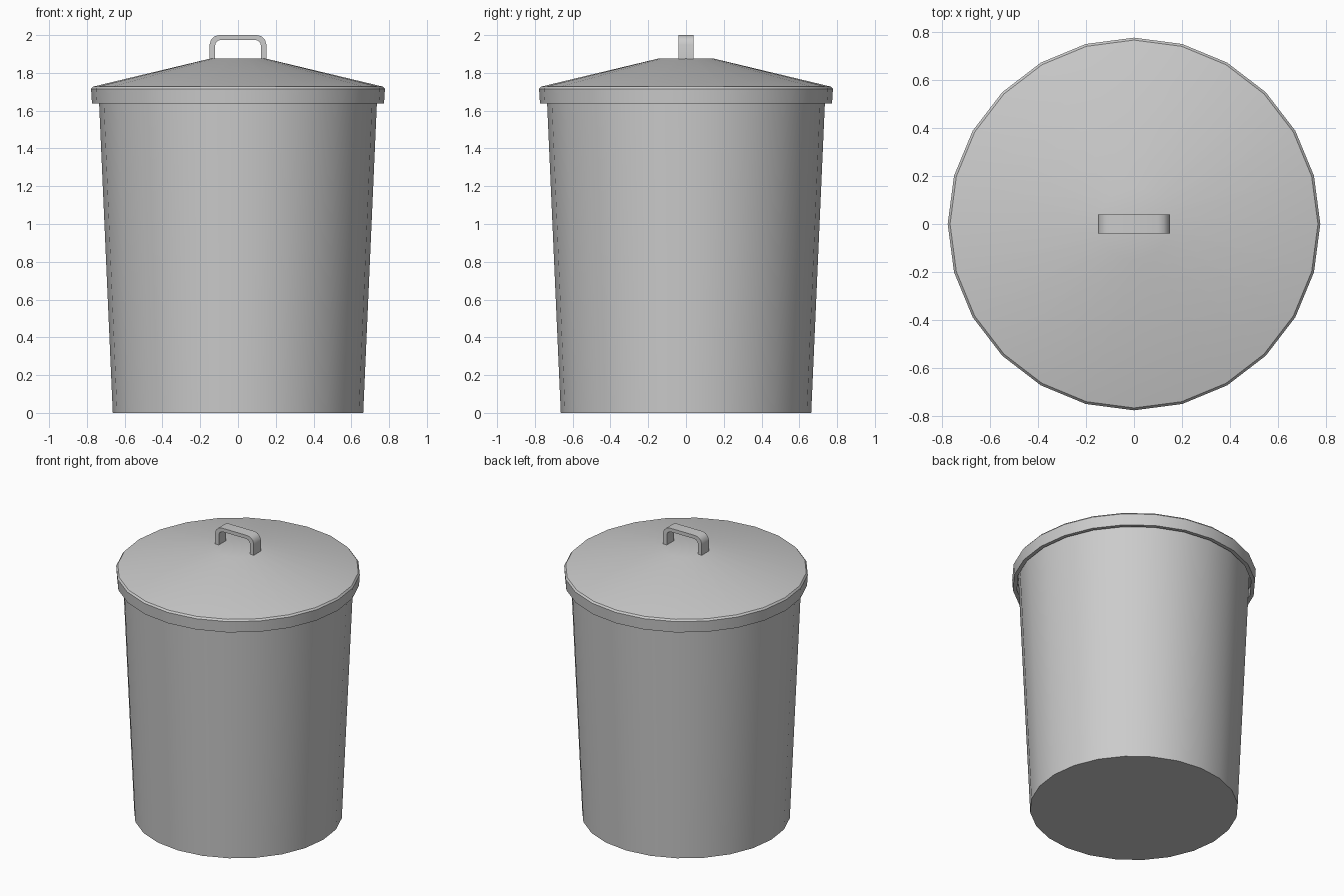
import bpy, bmesh, math

if "Cube" in bpy.data.objects:
    bpy.data.objects.remove(bpy.data.objects["Cube"])

SIDES = 24


def finish(name, bm, angle=30):
    bmesh.ops.recalc_face_normals(bm, faces=bm.faces)
    mesh = bpy.data.meshes.new(name)
    bm.to_mesh(mesh)
    bm.free()
    obj = bpy.data.objects.new(name, mesh)
    bpy.context.collection.objects.link(obj)
    bpy.ops.object.select_all(action='DESELECT')
    obj.select_set(True)
    bpy.context.view_layer.objects.active = obj
    bpy.ops.object.shade_smooth_by_angle(angle=math.radians(angle))
    return obj


def lathe(name, profile):
    """Revolve (radius, z) points around z and cap both ends."""
    bm = bmesh.new()
    rings = []
    for r, z in profile:
        rings.append([bm.verts.new((r * math.cos(2 * math.pi * i / SIDES),
                                    r * math.sin(2 * math.pi * i / SIDES), z))
                      for i in range(SIDES)])
    for a, b in zip(rings, rings[1:]):
        for i in range(SIDES):
            j = (i + 1) % SIDES
            bm.faces.new((a[i], a[j], b[j], b[i]))
    bm.faces.new(rings[0])
    bm.faces.new(rings[-1])
    return finish(name, bm)


# Tapered bin body
lathe("bin_body", [(0.663, 0), (0.738, 1.70)])

# Shallow cone lid with an overhanging hollow rim
lathe("lid", [(0.15, 1.855), (0.752, 1.705), (0.748, 1.637), (0.773, 1.637),
              (0.778, 1.715), (0.768, 1.727), (0.15, 1.875)])


# Strap handle: rounded arch with a rectangular section
def arch(half, top, radius):
    right = [(half, 1.865)]
    for k in range(4):
        a = math.radians(30 * k)
        right.append((half - radius + radius * math.cos(a),
                      top - radius + radius * math.sin(a)))
    return right + [(-x, z) for x, z in reversed(right)]


bm = bmesh.new()
loops = [[bm.verts.new((x, y, z)) for x, z in pts]
         for pts, y in ((arch(0.15, 2.0, 0.05), -0.04), (arch(0.15, 2.0, 0.05), 0.04),
                        (arch(0.121, 1.975, 0.03), 0.04), (arch(0.121, 1.975, 0.03), -0.04))]
for k in range(4):
    a, b = loops[k], loops[(k + 1) % 4]
    for i in range(len(a) - 1):
        bm.faces.new((a[i], a[i + 1], b[i + 1], b[i]))
for end in (0, -1):
    bm.faces.new([loop[end] for loop in loops])
finish("lid_handle", bm, 40)
